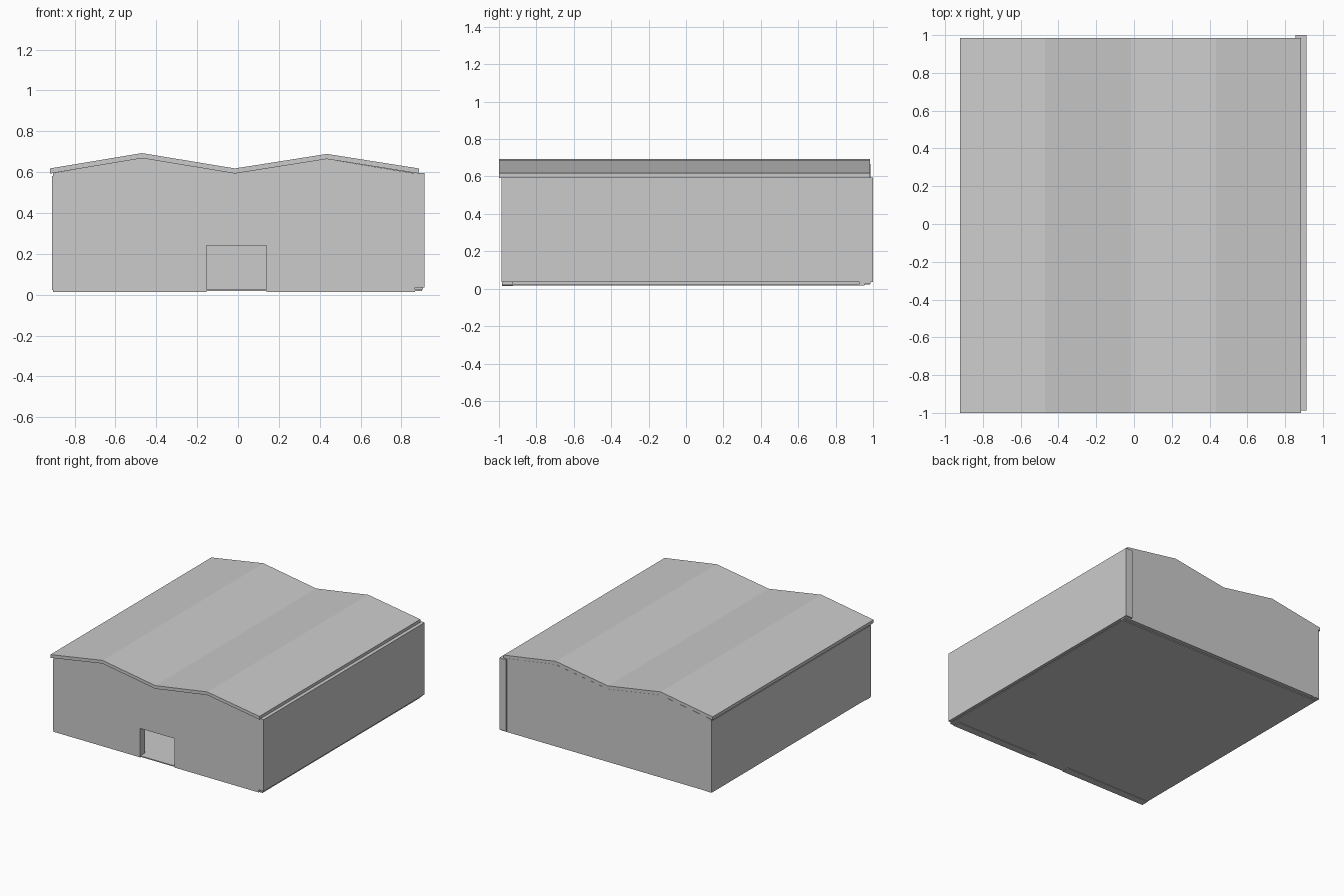
import bpy, bmesh

if "Cube" in bpy.data.objects:
    bpy.data.objects.remove(bpy.data.objects["Cube"])


def extrude_profile(name, profile, y0, y1):
    """Solid made from an x-z outline swept along y."""
    bm = bmesh.new()
    face = bm.faces.new([bm.verts.new((x, y0, z)) for x, z in profile])
    swept = bmesh.ops.extrude_face_region(bm, geom=[face])
    verts = [g for g in swept["geom"] if isinstance(g, bmesh.types.BMVert)]
    bmesh.ops.translate(bm, verts=verts, vec=(0, y1 - y0, 0))
    bmesh.ops.recalc_face_normals(bm, faces=bm.faces)
    mesh = bpy.data.meshes.new(name)
    bm.to_mesh(mesh)
    bm.free()
    obj = bpy.data.objects.new(name, mesh)
    bpy.context.collection.objects.link(obj)
    return obj


def box(name, x0, x1, y0, y1, z0, z1):
    return extrude_profile(name, [(x0, z0), (x1, z0), (x1, z1), (x0, z1)], y0, y1)


# Underside of the double-gabled roof, left to right
ridge = [(-0.92, 0.593), (-0.47, 0.668), (-0.015, 0.593), (0.435, 0.664), (0.885, 0.593)]
inner = ridge[1:4]

# Roof sheet
roof_top = [(x, z + 0.025) for x, z in ridge]
extrude_profile("roof", ridge + roof_top[::-1], -1.0, 0.985)

# Front gable wall with the doorway in its outline
front = [(-0.905, 0.014), (-0.155, 0.014), (-0.155, 0.24), (0.14, 0.24), (0.14, 0.014),
         (0.867, 0.014), (0.867, 0.594)]
extrude_profile("front_wall", front + inner[::-1] + [(-0.905, 0.595)], -0.985, -0.925)

# Back gable wall
back = [(-0.905, 0.025), (0.905, 0.025), (0.905, 0.592)]
extrude_profile("back_wall", back + inner[::-1] + [(-0.905, 0.595)], 0.927, 0.986)

# Side walls, the right one standing slightly proud at the back
box("left_wall", -0.91, -0.855, -0.982, 0.984, 0.022, 0.58)
box("right_wall", 0.855, 0.913, -0.987, 1.0, 0.035, 0.595)

# Floor slab
box("floor", -0.9, 0.9, -0.983, 0.955, 0.018, 0.026)
